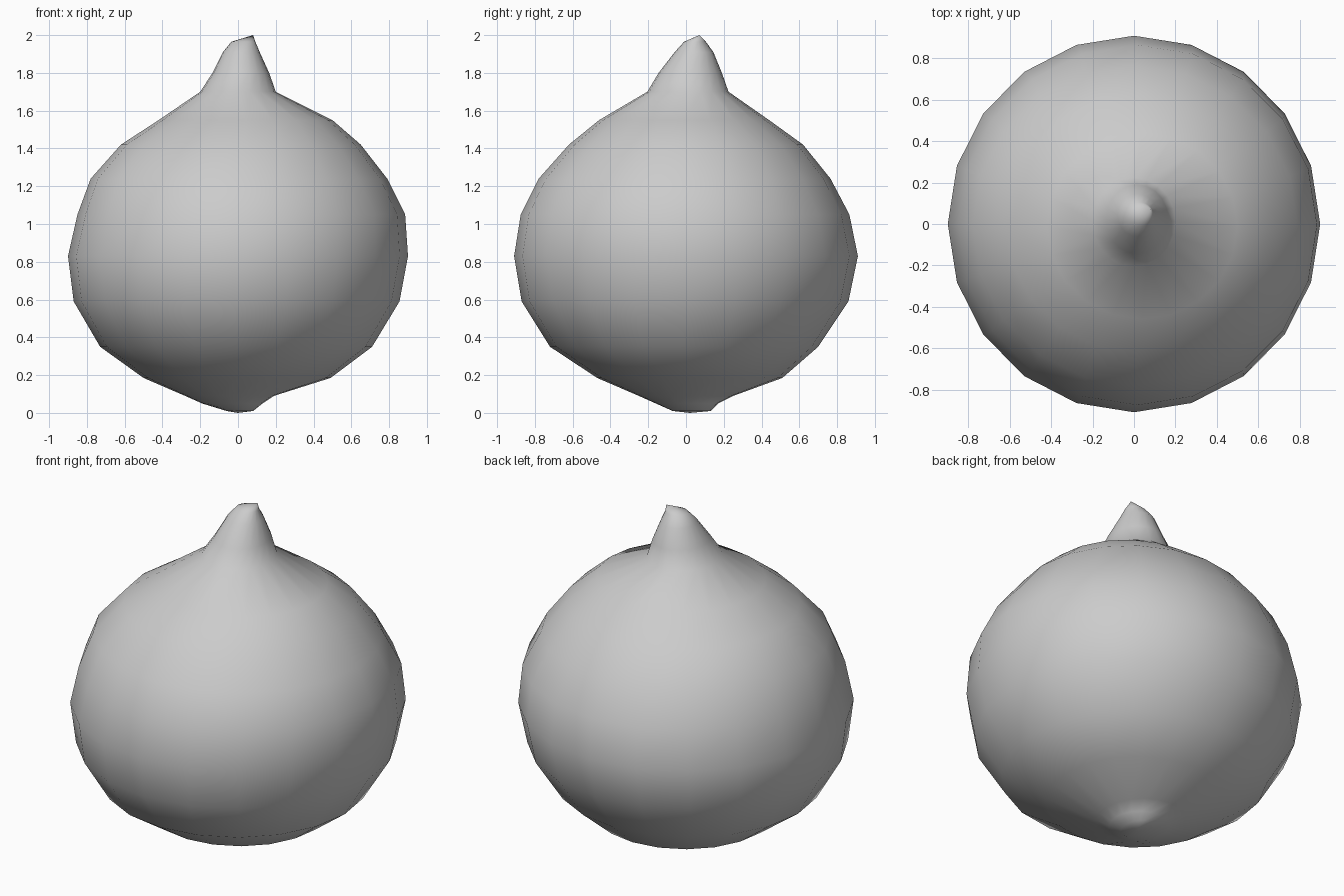
import bpy, bmesh
from math import sin, cos, pi

if "Cube" in bpy.data.objects:
    bpy.data.objects.remove(bpy.data.objects["Cube"])

SIDES = 20

# Ring extents of the bulb: z, x min, x max, y min, y max
RINGS = [
    (0.01, -0.06, 0.08, -0.07, 0.13),
    (0.05, -0.19, 0.13, -0.16, 0.17),
    (0.09, -0.28, 0.19, -0.25, 0.25),
    (0.185, -0.50, 0.49, -0.47, 0.51),
    (0.35, -0.73, 0.71, -0.72, 0.70),
    (0.59, -0.87, 0.855, -0.87, 0.86),
    (0.83, -0.90, 0.90, -0.91, 0.91),
    (1.05, -0.85, 0.885, -0.875, 0.865),
    (1.24, -0.78, 0.79, -0.78, 0.765),
    (1.42, -0.62, 0.65, -0.62, 0.62),
    (1.55, -0.42, 0.50, -0.46, 0.44),
    (1.70, -0.20, 0.20, -0.205, 0.225),
    # short bent stem
    (1.80, -0.135, 0.165, -0.145, 0.19),
    (1.91, -0.08, 0.115, -0.06, 0.145),
    (1.965, -0.035, 0.092, -0.01, 0.105),
]
BASE, TIP = (0.0, 0.02, 0.0), (0.08, 0.07, 2.0)


def ring(bm, z, x0, x1, y0, y1):
    cx, cy, rx, ry = (x0 + x1) / 2, (y0 + y1) / 2, (x1 - x0) / 2, (y1 - y0) / 2
    return [bm.verts.new((cx + rx * cos(2 * pi * i / SIDES),
                          cy + ry * sin(2 * pi * i / SIDES), z))
            for i in range(SIDES)]


# Onion-shaped bulb lofted through the rings, with pointed caps
bm = bmesh.new()
rings = [ring(bm, *r) for r in RINGS]
base = bm.verts.new((0.0, 0.02, 0.0))
tip = bm.verts.new(TIP)
for i in range(SIDES):
    j = (i + 1) % SIDES
    for a, b in zip(rings, rings[1:]):
        bm.faces.new((a[i], a[j], b[j], b[i]))
    bm.faces.new((base, rings[0][j], rings[0][i]))
    bm.faces.new((tip, rings[-1][i], rings[-1][j]))
bmesh.ops.recalc_face_normals(bm, faces=bm.faces)
for f in bm.faces:
    f.smooth = True

mesh = bpy.data.meshes.new("onion_bulb")
bm.to_mesh(mesh)
bm.free()
bpy.context.collection.objects.link(bpy.data.objects.new("onion_bulb", mesh))
